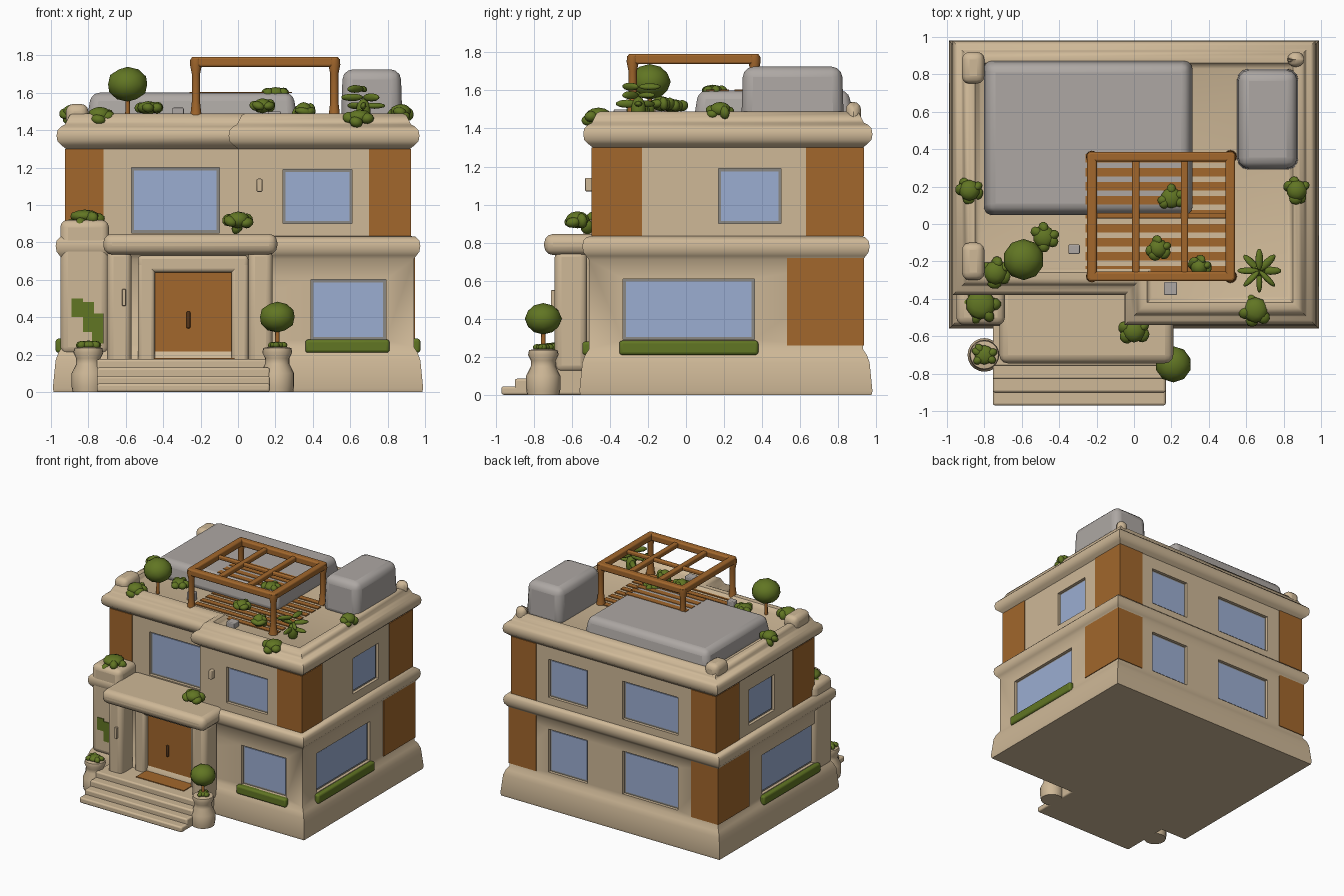
import bpy, bmesh, math, random
from mathutils import Vector, Matrix

random.seed(4)
old = bpy.data.objects.get("Cube")
if old:
    bpy.data.objects.remove(old)


def material(name, rgb):
    m = bpy.data.materials.new(name)
    m.use_nodes = True
    m.diffuse_color = (*rgb, 1)
    bsdf = next(n for n in m.node_tree.nodes if n.type == 'BSDF_PRINCIPLED')
    bsdf.inputs['Base Color'].default_value = (*rgb, 1)
    return m


PLASTER = material("sand plaster", (0.62, 0.48, 0.31))
WOOD = material("brown wood", (0.36, 0.135, 0.025))
GREEN = material("leaf green", (0.12, 0.18, 0.017))
GLASS = material("pale blue glass", (0.33, 0.42, 0.64))
GREY = material("light grey", (0.42, 0.39, 0.37))
RIM = material("frame grey", (0.26, 0.25, 0.23))
DARK = material("dark brown", (0.09, 0.035, 0.01))


def finish(name, bm, mat, bevel=0, angle=50):
    bmesh.ops.recalc_face_normals(bm, faces=bm.faces)
    me = bpy.data.meshes.new(name)
    bm.to_mesh(me)
    bm.free()
    ob = bpy.data.objects.new(name, me)
    bpy.context.collection.objects.link(ob)
    me.materials.append(mat)
    if bevel:
        b = ob.modifiers.new("round", 'BEVEL')
        b.width, b.segments = bevel, 3
    smooth(ob, angle)
    return ob


def smooth(ob, angle=50):
    bpy.ops.object.select_all(action='DESELECT')
    ob.select_set(True)
    bpy.context.view_layer.objects.active = ob
    bpy.ops.object.shade_smooth_by_angle(angle=math.radians(angle))


def add_box(bm, lo, hi, taper=0):
    lo, hi = Vector(lo), Vector(hi)
    vs = bmesh.ops.create_cube(bm, size=1)['verts']
    for v in vs:
        top = v.co.z > 0
        v.co = (lo + hi) / 2 + v.co * (hi - lo)
        if top:
            mid = (lo + hi) / 2
            v.co.x -= math.copysign(taper, v.co.x - mid.x)
            v.co.y -= math.copysign(taper, v.co.y - mid.y)


def box(name, lo, hi, mat, bevel=0, taper=0):
    bm = bmesh.new()
    add_box(bm, lo, hi, taper)
    return finish(name, bm, mat, bevel, 60 if bevel else 30)


def loft(name, outline, profile, mat):
    """Stack an outline of (x, y, sign x, sign y) through (offset, z) steps."""
    bm = bmesh.new()
    rings = [[bm.verts.new((x + sx * o, y + sy * o, z)) for x, y, sx, sy in outline]
             for o, z in profile]
    n = len(outline)
    for a, b in zip(rings, rings[1:]):
        for i in range(n):
            j = (i + 1) % n
            bm.faces.new((a[i], a[j], b[j], b[i]))
    bm.faces.new(rings[0])
    bm.faces.new(rings[-1])
    return finish(name, bm, mat)


def lathe(name, x, y, profile, mat, sides=20):
    bm = bmesh.new()
    rings = [[bm.verts.new((x + r * math.cos(t * math.tau / sides),
                            y + r * math.sin(t * math.tau / sides), z))
              for t in range(sides)] for r, z in profile]
    for a, b in zip(rings, rings[1:]):
        for i in range(sides):
            bm.faces.new((a[i], a[i - 1], b[i - 1], b[i]))
    bm.faces.new(rings[0])
    bm.faces.new(rings[-1])
    return finish(name, bm, mat)


def wall_span(face, d, a0, a1, z0, z1, inner, outer):
    """Corners of a box lying on a wall; d is the wall's distance along its normal."""
    s = 1 if face[0] == '+' else -1
    p, q = sorted((s * (d - inner), s * (d + outer)))
    if face[1] == 'x':
        return (p, a0, z0), (q, a1, z1)
    return (a0, p, z0), (a1, q, z1)


# Main storeys
lower_outline = [(-.94, -.51, -1, -1), (.94, -.51, 1, -1), (.94, .93, 1, 1), (-.94, .93, -1, 1)]
upper_outline = [(-.92, -.33, -1, -1), (0, -.33, -1, -1), (0, -.49, -1, -1),
                 (.92, -.49, 1, -1), (.92, .93, 1, 1), (-.92, .93, -1, 1)]
lower = loft("lower_storey", lower_outline,
             [(.045, 0), (.05, .02), (.035, .17), (.02, .21), (0, .24), (0, .71), (.015, .73),
              (.03, .75), (.035, .78), (.03, .81), (.01, .83), (-.03, .835)], PLASTER)
upper = loft("upper_storey", upper_outline,
             [(0, .8), (0, 1.3), (.025, 1.32), (.045, 1.34), (.05, 1.37), (.045, 1.4),
              (.025, 1.42), (.005, 1.43), (-.005, 1.45), (-.02, 1.48), (-.04, 1.49),
              (-.07, 1.485), (-.09, 1.46), (-.1, 1.455)], PLASTER)

# Windows: face, wall distance, span, heights
windows = [('-y', .51, .39, .79, .28, .6), ('-y', .49, .24, .61, .9, 1.19),
           ('-y', .33, -.57, -.1, .85, 1.2)]
for z0, z1, d in ((.28, .63, .93), (.89, 1.2, .93)):
    windows += [('+y', d, .24, .59, z0, z1), ('+y', d, -.58, -.08, z0, z1)]
for f in ('+x', '-x'):
    windows += [(f, .94, -.33, .36, .29, .61), (f, .92, .17, .5, .9, 1.19)]

bm = bmesh.new()
for f, d, a0, a1, z0, z1 in windows:
    add_box(bm, *wall_span(f, d, a0, a1, z0, z1, .03, .1))
cutter = finish("window_cutter", bm, PLASTER)
cutter.hide_render = True
for ob in (lower, upper):
    mod = ob.modifiers.new("window recesses", 'BOOLEAN')
    mod.operation, mod.object, mod.solver = 'DIFFERENCE', cutter, 'EXACT'
    bpy.context.view_layer.objects.active = ob
    bpy.ops.object.modifier_apply(modifier=mod.name)
    smooth(ob, 40)
bpy.data.objects.remove(cutter)
for f, d, a0, a1, z0, z1 in windows:
    box("window_frame", *wall_span(f, d, a0, a1, z0, z1, .032, -.024), RIM)
    e = .015
    box("window_glass", *wall_span(f, d, a0 + e, a1 - e, z0 + e, z1 - e, .026, -.018), GLASS)

# Timber corner cladding
t = .006
panels = [('-y', .49, .7, .92 + t, .835, 1.3), ('-y', .33, -.92 - t, -.72, .835, 1.3),
          ('+x', .92, -.49 - t, -.23, .835, 1.3), ('-x', .92, -.33 - t, -.06, .835, 1.3)]
for f, s in (('+x', 1), ('-x', -1)):
    panels += [(f, .92, .63, .93 + t, .835, 1.3), (f, .94, .53, .93 + t, .26, .72)]
    for wall, z0, z1 in ((.92, .835, 1.3), (.94, .26, .72)):
        a, b = sorted((s * .7, s * (wall + t)))
        panels.append(('+y', .93, a, b, z0, z1))
for p in panels:
    box("timber_cladding", *wall_span(*p, .003, t), WOOD)

# Planters under the ground floor windows
for p in (('-y', .51, .36, .81, .21, .28), ('+x', .94, -.35, .38, .21, .285),
          ('-x', .94, -.35, .38, .21, .285)):
    box("window_planter", *wall_span(*p, .02, .035), GREEN, .015)

# Entrance: pier, porch roof, columns, door and steps
box("corner_pier", (-.95, -.54, .2), (-.69, -.3, .92), PLASTER, .04)
box("porch_roof", (-.72, -.745, .735), (.21, -.3, .845), PLASTER, .045)
for x in (-.635, .12):
    box("porch_column", (x - .065, -.69, .12), (x + .065, -.52, .76), PLASTER, .035)
for x in (-.49, .01):
    box("door_jamb", (x - .045, -.57, .15), (x + .045, -.5, .7), PLASTER, .02)
box("door_lintel", (-.535, -.57, .64), (.055, -.5, .73), PLASTER, .02)
box("front_door", (-.445, -.525, .18), (-.035, -.505, .645), WOOD)
box("door_handle", (-.275, -.54, .34), (-.255, -.52, .43), DARK, .006)
for y, z in ((-.97, .045), (-.9, .085), (-.83, .13), (-.76, .175)):
    box("porch_step", (-.755, y, 0), (.17, -.48, z), PLASTER, .012)
box("porch_mat", (-.45, -.67, .174), (-.02, -.51, .181), WOOD)
for x, y in ((-.8, -.7), (.21, -.75)):
    lathe("stone_urn", x, y, [(.085, 0), (.09, .03), (.09, .1), (.065, .15), (.065, .18),
                              (.08, .21), (.075, .235), (.05, .24)], PLASTER)
box("wall_lamp", (.1, -.53, 1.07), (.13, -.48, 1.14), PLASTER, .006)
box("porch_lamp", (-.62, -.71, .46), (-.6, -.68, .55), PLASTER, .004)

# Roof equipment
box("roof_skylight", (-.81, .04, 1.44), (.32, .88, 1.6), GREY, .045, .025)
box("roof_plant_room", (.55, .29, 1.42), (.88, .83, 1.725), GREY, .055, .01)
box("roof_vent", (-.35, -.16, 1.45), (-.29, -.11, 1.52), GREY, .006)
box("parapet_vent", (.16, -.38, 1.45), (.23, -.31, 1.5), GREY, .006)
for lo, hi in (((-.92, -.3), (-.8, -.1)), ((-.92, .75), (-.8, .92)), ((.82, .84), (.91, .92))):
    box("parapet_corner", (*lo, 1.42), (*hi, 1.54), PLASTER, .04)

# Pergola over striped decking
for i in range(9):
    y = -.27 + i * .075
    box("deck_board", (-.26, y, 1.453), (.54, y + .045, 1.462), WOOD)
    if y > .05:
        box("upper_deck_board", (-.26, y, 1.598), (.29, y + .045, 1.604), WOOD)
x0, x1, y0, y1, zt = -.225, .515, -.28, .36, 1.765
for x in (x0, x1):
    for y in (y0, y1):
        lathe("pergola_post", x, y, [(.038, 1.44), (.03, 1.48), (.022, 1.55), (.022, 1.7),
                                     (.032, 1.75), (.03, 1.78)], WOOD, 12)
    box("pergola_side_beam", (x - .026, y0 - .02, zt - .027), (x + .026, y1 + .02, zt + .027), WOOD, .012)
for y in (y0, y1):
    box("pergola_end_beam", (x0 - .02, y - .026, zt - .027), (x1 + .02, y + .026, zt + .027), WOOD, .012)
for x in (.01, .27):
    box("pergola_rafter", (x - .02, y0, zt - .02), (x + .02, y1, zt + .02), WOOD, .01)
box("pergola_purlin", (x0, .03, zt - .015), (x1, .06, zt + .015), WOOD, .008)


# Planting
def blob(bm, c, r, turn=0):
    m = (Matrix.Translation(c) @ Matrix.Rotation(turn, 4, 'Z') @ Matrix.Rotation(turn * .3, 4, 'X')
         @ Matrix.Diagonal((*r, 1)))
    bmesh.ops.create_icosphere(bm, subdivisions=2, radius=1, matrix=m)


def topiary(x, y, z0, z, r):
    bm = bmesh.new()
    blob(bm, (x, y, z), (r, r, r * .85))
    finish("topiary_ball", bm, GREEN)
    lathe("topiary_trunk", x, y, [(.014, z0), (.009, z)], WOOD, 8)


def bush(x, y, z, r, h, droop=0):
    bm = bmesh.new()
    blob(bm, (x, y, z), (r * .8, r * .8, h))
    for i in range(5):
        a = i * math.tau / 5 + random.random()
        k = r * .65
        blob(bm, (x + k * math.cos(a), y + k * math.sin(a), z - droop * random.random()),
             (r * .45, r * .35, h * .9), a)
    finish("bush", bm, GREEN)


topiary(-.59, -.19, 1.45, 1.645, .11)
topiary(.21, -.75, .23, .4, .097)
for b in ((-.48, -.07, 1.52, .075, .035), (-.74, -.26, 1.48, .08, .045, .03),
          (.65, -.46, 1.47, .085, .04, .04), (-.88, .18, 1.5, .07, .04, .04),
          (.87, .18, 1.5, .07, .04, .04), (.13, -.13, 1.53, .065, .04),
          (.2, .14, 1.6, .07, .03), (.35, -.23, 1.5, .06, .05),
          (-.82, -.43, .94, .1, .035, .05), (0, -.57, .92, .08, .045, .04),
          (-.8, -.7, .25, .065, .025), (.21, -.75, .25, .05, .02)):
    bush(*b)

# Broad leaved plant on the front corner of the roof
bm = bmesh.new()
for i in range(8):
    a = i * math.tau / 8
    c = Vector((.67 + .06 * math.cos(a), -.25 + .06 * math.sin(a), 1.53 + .045 * (i % 3)))
    blob(bm, c, (.06, .022, .016), a)
blob(bm, (.67, -.25, 1.5), (.04, .04, .07))
finish("broad_leaf_plant", bm, GREEN)

# Creeper on the corner pier
for x, za, zb in ((-.86, .4, .5), (-.8, .32, .48), (-.75, .26, .42)):
    box("creeper", *wall_span('-y', .54, x - .03, x + .03, za, zb, .003, .006), GREEN)
